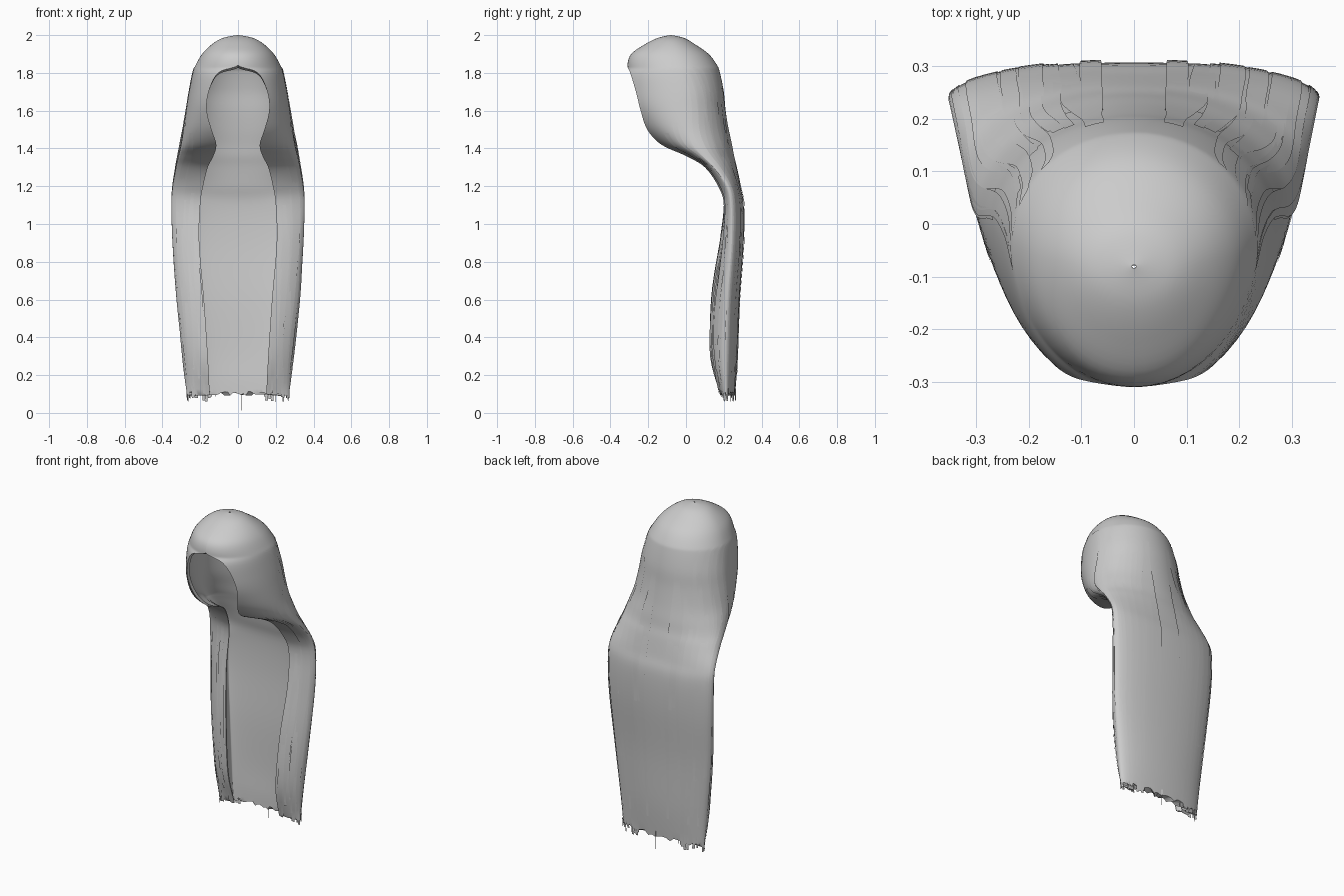
import bpy, bmesh, math, random

cube = bpy.data.objects.get("Cube")
if cube:
    bpy.data.objects.remove(cube, do_unlink=True)
random.seed(4)

hair_grey = bpy.data.materials.new("hair_grey")
hair_grey.use_nodes = True
COLOUR = (0.6, 0.6, 0.6, 1)
hair_grey.diffuse_color = COLOUR
hair_grey.node_tree.nodes["Principled BSDF"].inputs["Base Color"].default_value = COLOUR

# Horizontal sections: height, half width, widest y, back y, front edge y, opening half width
KEYS = [
    (.1, .27, .21, .26, .18, .15), (.3, .29, .21, .275, .13, .16),
    (.6, .32, .22, .285, .14, .18), (.9, .34, .24, .305, .18, .205),
    (1.1, .345, .24, .305, .2, .2), (1.2, .34, .22, .285, .17, .185),
    (1.3, .325, .15, .265, .1, .16), (1.36, .315, .1, .25, 0, .13),
    (1.42, .305, .06, .24, -.13, .115), (1.5, .29, .02, .225, -.205, .14),
    (1.6, .275, 0, .21, -.24, .165), (1.7, .26, -.01, .2, -.265, .155),
    (1.8, .24, -.03, .18, -.295, .105), (1.84, .225, -.04, .165, -.31, 0),
    (1.9, .19, -.06, .12, -.29, 0), (1.95, .14, -.07, .05, -.22, 0),
    (1.985, .08, -.08, -.01, -.15, 0), (2, .004, -.08, -.078, -.084, 0)]
STEPS = 5
SIDES = 56


def clamp(v, low=0.0, high=1.0):
    return max(low, min(high, v))


def spline(a, b, c, d, t):
    return b + t / 2 * (c - a + t * (2 * a - 5 * b + 4 * c - d + t * (3 * (b - c) + d - a)))


def dense_rows():
    rows = []
    last = len(KEYS) - 1
    for i in range(last):
        quad = [KEYS[clamp(j, 0, last)] for j in range(i - 1, i + 3)]
        for s in range(STEPS):
            rows.append([spline(*vals, s / STEPS) for vals in zip(*quad)])
    rows.append(list(KEYS[-1]))
    for row in rows:
        row[5] = max(row[5], 0) if row[0] < KEYS[13][0] else 0
    return rows


def section_point(row, u):
    """Point on an open oval; u runs from -1 to 1, with 0 at the back."""
    z, w, yc, yb, yf, xe = row
    ratio = clamp(xe / w, 0, .97)
    angle = u * (math.pi - math.asin(ratio))
    depth = yb - yc if math.cos(angle) > 0 else (yc - yf) / math.sqrt(1 - ratio ** 2)
    return (w * math.sin(angle), yc + depth * math.cos(angle), z)


def inner_row(row):
    z, w, yc, yb, yf, xe = row
    k = clamp((z - 1.1) * 4)
    wi = w * .9 * k + min(xe + .03, w) * (1 - k)
    back = yb - min(.04, (yb - yc) * .7)
    return (z - .03 * clamp((z - 1.7) * 3), wi, yc, back, yf + (yc - yf) * .1, min(xe, wi * .95))


def make_object(name, bm, solid=True):
    if solid:
        bmesh.ops.recalc_face_normals(bm, faces=bm.faces)
    mesh = bpy.data.meshes.new(name)
    bm.to_mesh(mesh)
    bm.free()
    mesh.materials.append(hair_grey)
    obj = bpy.data.objects.new(name, mesh)
    bpy.context.collection.objects.link(obj)
    bpy.ops.object.select_all(action='DESELECT')
    bpy.context.view_layer.objects.active = obj
    obj.select_set(True)
    bpy.ops.object.shade_smooth_by_angle(angle=math.radians(40))
    return obj


ROWS = dense_rows()

# Main hair: outer surface and inner lining joined round the face and the hem
bm = bmesh.new()
rings = []
span = [2 * i / SIDES - 1 for i in range(SIDES + 1)]
for n, row in enumerate(ROWS):
    lining = inner_row(row)
    points = [section_point(row, u) for u in span]
    points += [section_point(lining, u) for u in reversed(span)]
    if n == 0:
        # Ragged hem
        drops = [random.uniform(-.01, .015) for _ in span]
        drops += drops[::-1]
        points = [(x, y, z + d) for (x, y, z), d in zip(points, drops)]
    rings.append([bm.verts.new(p) for p in points])
for low, high in zip(rings, rings[1:]):
    for i in range(len(low)):
        j = (i + 1) % len(low)
        bm.faces.new((low[i], low[j], high[j], high[i]))
hem = rings[0]
for i in range(SIDES):
    bm.faces.new((hem[i], hem[i + 1], hem[-i - 2], hem[-i - 1]))
bmesh.ops.remove_doubles(bm, verts=bm.verts, dist=.0002)
make_object("long_hair", bm)


def strand(bm, u, first, last, width, lift, drop=0):
    """Thin tapered ribbon following the outer hair between two rows."""
    pairs = []
    for n in range(first, last + 1):
        t = (n - first) / (last - first)
        half = width * (.25 + .75 * math.sin(math.pi * clamp(t, .08, .85)))
        z, w, yc, yb, yf, xe = ROWS[n]
        out = lift * math.sin(math.pi * clamp(t, .05, .9))
        row = (z, w + out, yc, yb + out, yf - out, xe)
        pair = [section_point(row, clamp(u + s * half, -1, 1)) for s in (-1, 0, 1)]
        if n == first:
            pair = [(x, y, h - drop) for x, y, h in pair]
        pairs.append([bm.verts.new(p) for p in pair])
    for a, b in zip(pairs, pairs[1:]):
        for i in range(2):
            bm.faces.new((a[i], a[i + 1], b[i + 1], b[i]))


# Loose locks over the back and sides, mirrored left and right
bm = bmesh.new()
for _ in range(34):
    u = random.uniform(.02, .85)
    first = random.choice((0, 0, 4, 9, 16))
    last = random.randint(44, 64) if u < .6 else random.randint(30, 50)
    width = random.uniform(.02, .05)
    for side in (-1, 1):
        strand(bm, side * u, first, last, width, random.uniform(.004, .009), random.uniform(0, .04))
make_object("loose_locks", bm, solid=False)

# Shorter locks hanging in front of the shoulders
bm = bmesh.new()
for _ in range(16):
    u = random.uniform(.6, .97)
    first = random.randint(0, 8)
    for side in (-1, 1):
        strand(bm, side * u, first, first + random.randint(8, 16), .025, random.uniform(.004, .01), .02)
make_object("front_locks", bm, solid=False)

# Stray wisps below the hem, the longest touching the ground
bm = bmesh.new()
for x, length in ((.02, .1), (-.25, .03), (.2, .05), (-.12, .03), (.27, .03)):
    y = .265 - abs(x) * .15
    top = .13
    tip = bm.verts.new((x, y, .1 - length))
    base = [bm.verts.new((x + .003 * math.cos(a), y + .003 * math.sin(a), top))
            for a in (0, math.tau / 3, math.tau * 2 / 3)]
    for i in range(3):
        bm.faces.new((base[i], base[(i + 1) % 3], tip))
    bm.faces.new(base)
make_object("stray_wisps", bm)
